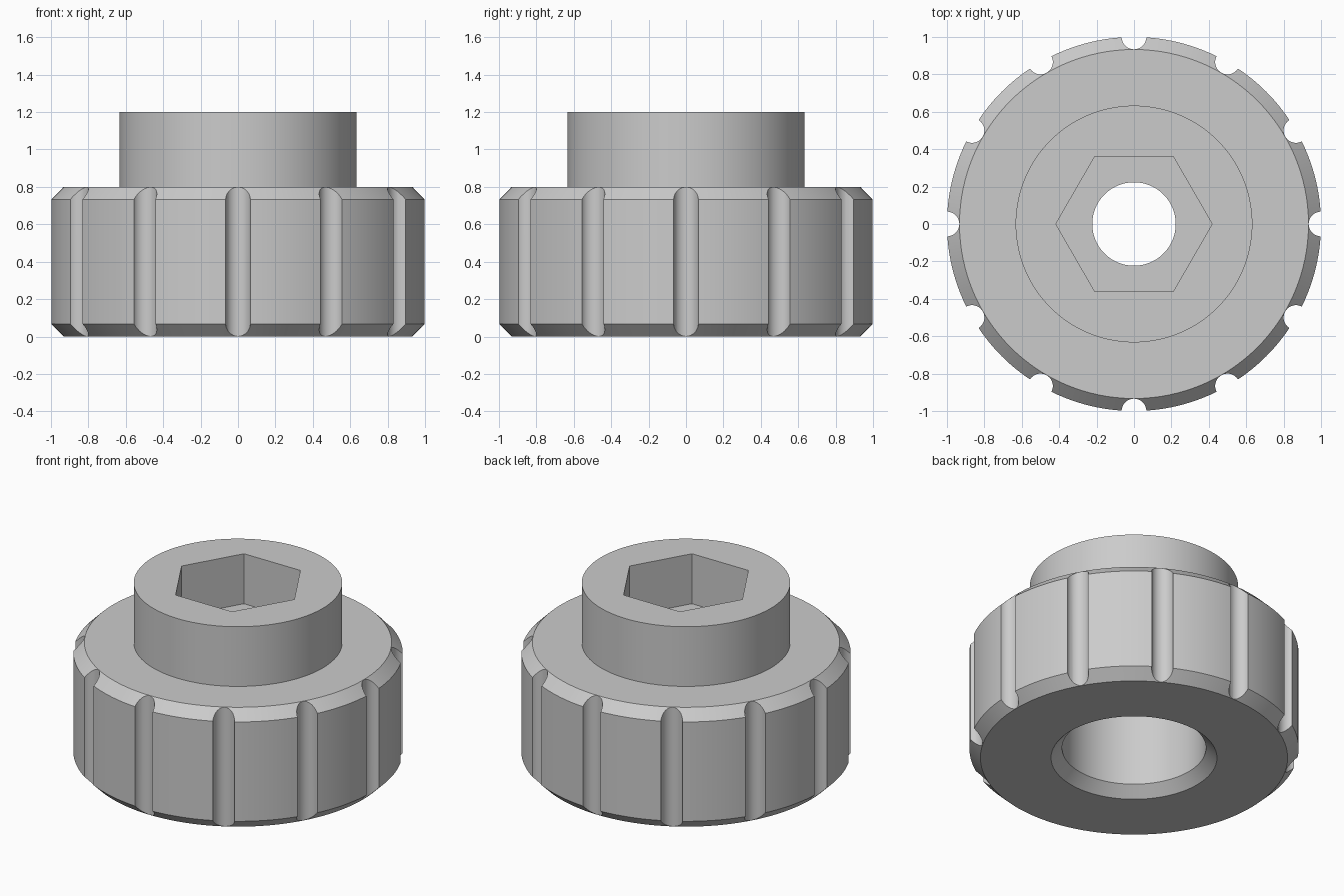
import bpy, bmesh
from math import cos, sin, tau, radians

cube = bpy.data.objects.get("Cube")
if cube:
    bpy.data.objects.remove(cube)

RADIUS, CHAMFER = 1.0, 0.067
BODY_TOP, TOP = 0.8, 1.2
BOSS, HOLE, BORE, BORE_TOP = 0.633, 0.223, 0.437, 0.667
HEX, HEX_FLOOR = 0.418, 0.865

grey = bpy.data.materials.new("grey plastic")
grey.use_nodes = True
colour = (0.6, 0.6, 0.6, 1)
grey.diffuse_color = colour
grey.node_tree.nodes["Principled BSDF"].inputs["Base Color"].default_value = colour


def make_object(name, bm):
    bmesh.ops.recalc_face_normals(bm, faces=bm.faces)
    mesh = bpy.data.meshes.new(name)
    bm.to_mesh(mesh)
    bm.free()
    mesh.materials.append(grey)
    obj = bpy.data.objects.new(name, mesh)
    bpy.context.collection.objects.link(obj)
    return obj


def lathe(bm, profile, steps):
    """Revolve a closed (radius, height) outline around z."""
    rings = [[bm.verts.new((r * cos(tau * i / steps), r * sin(tau * i / steps), z))
              for r, z in profile] for i in range(steps)]
    n = len(profile)
    for i in range(steps):
        a, b = rings[i], rings[(i + 1) % steps]
        for j in range(n):
            k = (j + 1) % n
            bm.faces.new((a[j], b[j], b[k], a[k]))


def prism(bm, x, y, radius, z0, z1, sides):
    """Add a closed upright prism."""
    rings = [[bm.verts.new((x + radius * cos(tau * i / sides),
                            y + radius * sin(tau * i / sides), z))
              for i in range(sides)] for z in (z0, z1)]
    low, high = rings
    for i in range(sides):
        k = (i + 1) % sides
        bm.faces.new((low[i], low[k], high[k], high[i]))
    bm.faces.new(low[::-1])
    bm.faces.new(high)


# Knob: chamfered grip, raised boss, through hole and counterbore underneath
inner = RADIUS - CHAMFER
bm = bmesh.new()
lathe(bm, [(BORE + CHAMFER, 0), (inner, 0), (RADIUS, CHAMFER),
           (RADIUS, BODY_TOP - CHAMFER), (inner, BODY_TOP),
           (BOSS, BODY_TOP), (BOSS, TOP), (HOLE, TOP),
           (HOLE, BORE_TOP), (BORE, BORE_TOP), (BORE, CHAMFER)], 120)
knob = make_object("knob", bm)

# Cutter for the twelve finger grooves
bm = bmesh.new()
for i in range(12):
    a = tau * i / 12
    prism(bm, RADIUS * cos(a), RADIUS * sin(a), CHAMFER - 0.0007, -0.1, BODY_TOP + 0.1, 32)
grooves = make_object("groove_cutter", bm)

# Cutter for the hexagonal recess
bm = bmesh.new()
prism(bm, 0, 0, HEX, HEX_FLOOR, TOP + 0.1, 6)
recess = make_object("hex_recess_cutter", bm)

# Cut, then smooth the round walls
bpy.ops.object.select_all(action="DESELECT")
knob.select_set(True)
bpy.context.view_layer.objects.active = knob
for cutter in (grooves, recess):
    cutter.hide_render = True
    mod = knob.modifiers.new(cutter.name, "BOOLEAN")
    mod.operation, mod.solver, mod.object = "DIFFERENCE", "EXACT", cutter
    bpy.ops.object.modifier_apply(modifier=mod.name)
    bpy.data.objects.remove(cutter)
bpy.ops.object.shade_smooth_by_angle(angle=radians(25))
